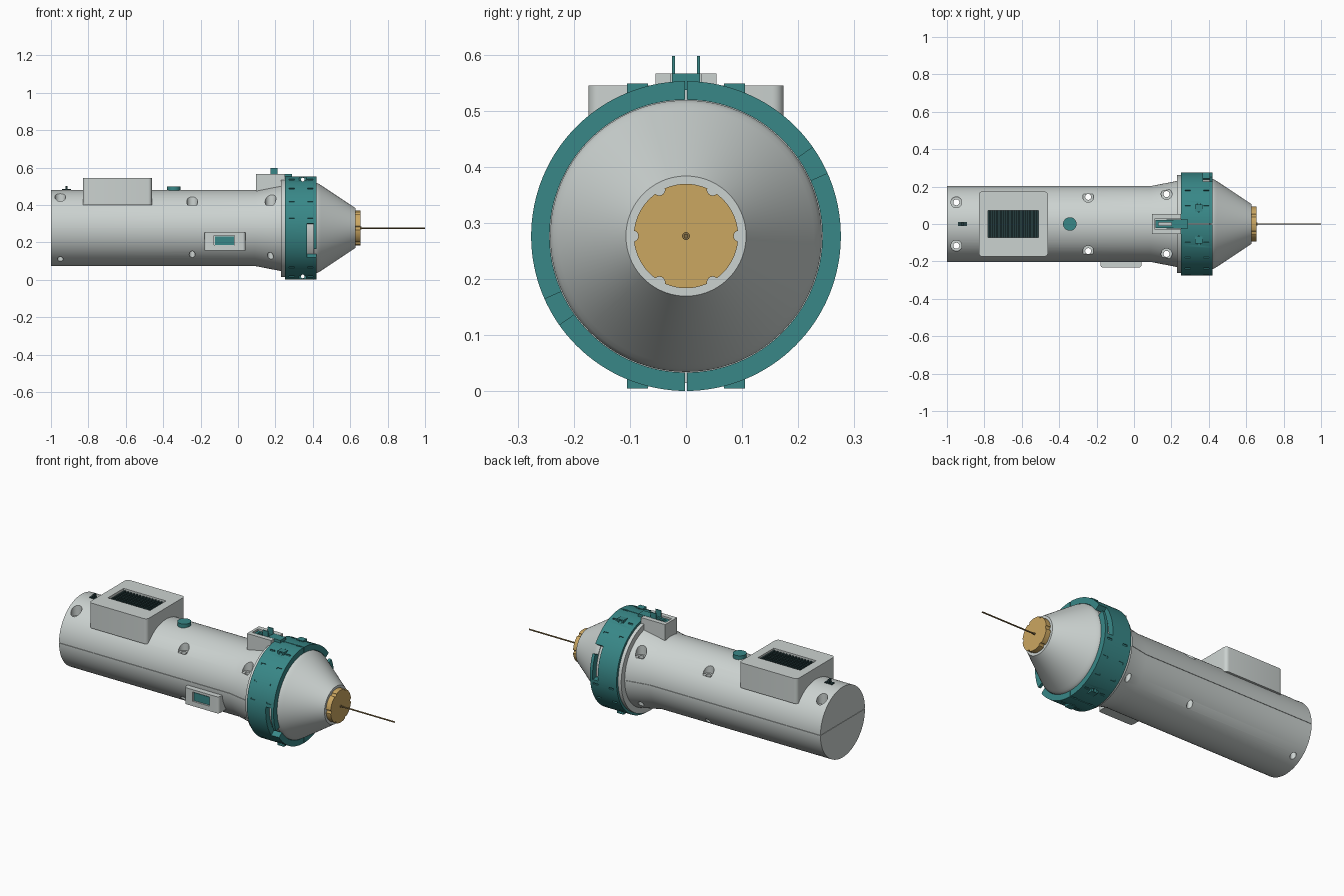
import bpy, bmesh, math
from mathutils import Matrix, Vector

if "Cube" in bpy.data.objects:
    bpy.data.objects.remove(bpy.data.objects["Cube"], do_unlink=True)

AXIS_Z = 0.277


def material(name, r, g, b):
    m = bpy.data.materials.new(name)
    m.use_nodes = True
    m.diffuse_color = (r, g, b, 1)
    m.node_tree.nodes["Principled BSDF"].inputs["Base Color"].default_value = (r, g, b, 1)
    return m


GREY = material("pale grey", 0.6, 0.645, 0.63)
TEAL = material("teal", 0.04, 0.245, 0.245)
GOLD = material("gold", 0.6, 0.385, 0.12)
DARK = material("dark teal", 0.018, 0.045, 0.048)
BRONZE = material("bronze", 0.24, 0.16, 0.06)


def make(name, bm, mat):
    bmesh.ops.remove_doubles(bm, verts=bm.verts, dist=1e-6)
    bmesh.ops.recalc_face_normals(bm, faces=bm.faces)
    mesh = bpy.data.meshes.new(name)
    bm.to_mesh(mesh)
    bm.free()
    mesh.materials.append(mat)
    ob = bpy.data.objects.new(name, mesh)
    bpy.context.collection.objects.link(ob)
    return ob


def box(name, x, y, z, mat=GREY, round_axis=None, radius=0.02):
    """Box from (min, max) ranges; edges along round_axis may be rounded."""
    bm = bmesh.new()
    lo, hi = Vector((x[0], y[0], z[0])), Vector((x[1], y[1], z[1]))
    size = hi - lo
    bmesh.ops.create_cube(bm, size=1, matrix=Matrix.Translation((lo + hi) / 2) @ Matrix.Diagonal((*size, 1)))
    if round_axis is not None:
        edges = [e for e in bm.edges
                 if abs((e.verts[0].co - e.verts[1].co).normalized()[round_axis]) > 0.9]
        bmesh.ops.bevel(bm, geom=edges, offset=radius, segments=5, profile=0.5, affect='EDGES')
    return make(name, bm, mat)


def cylinder(name, centre, radius, length, axis='Z', mat=GREY, sides=32):
    bm = bmesh.new()
    turn = {'X': Matrix.Rotation(math.pi / 2, 4, 'Y'),
            'Y': Matrix.Rotation(math.pi / 2, 4, 'X'), 'Z': Matrix()}[axis]
    bmesh.ops.create_cone(bm, cap_ends=True, segments=sides, radius1=radius, radius2=radius,
                          depth=length, matrix=Matrix.Translation(centre) @ turn)
    return make(name, bm, mat)


def lathe(name, profile, mat=GREY, start=0, end=360, steps=128):
    """Turn a closed (x, radius) outline about the long axis, angles from +y towards +z."""
    bm = bmesh.new()
    full = end - start >= 360
    rows = []
    for i in range(steps if full else steps + 1):
        a = math.radians(start + (end - start) * i / steps)
        rows.append([bm.verts.new((x, r * math.cos(a), AXIS_Z + r * math.sin(a))) for x, r in profile])
    n = len(profile)
    for i in range(steps):
        a, b = rows[i], rows[(i + 1) % len(rows)]
        for j in range(n):
            k = (j + 1) % n
            if profile[j][1] == 0 and profile[k][1] == 0:
                continue
            bm.faces.new((a[j], a[k], b[k], b[j]))
    if not full:
        bm.faces.new(rows[0])
        bm.faces.new(rows[-1])
    bmesh.ops.dissolve_degenerate(bm, dist=1e-6, edges=bm.edges)
    return make(name, bm, mat)


def cut(ob, cutters):
    for c in cutters:
        mod = ob.modifiers.new("cut", 'BOOLEAN')
        mod.operation, mod.solver, mod.object = 'DIFFERENCE', 'EXACT', c
        bpy.context.view_layer.objects.active = ob
        bpy.ops.object.modifier_apply(modifier=mod.name)
        bpy.data.objects.remove(c, do_unlink=True)


# Main body: barrel, flare and rear flange
body = lathe("body", [(-1, 0), (-1, 0.203), (0.09, 0.203), (0.23, 0.23), (0.23, 0.262),
                      (0.25, 0.262), (0.25, 0.238), (0.41, 0.238), (0.41, 0)])
cutters = []
for x, y in [(-0.95, 0.116), (-0.245, 0.145), (0.174, 0.16)]:
    for s in (-1, 1):
        cutters.append(cylinder("cutter", (x, s * y, AXIS_Z), 0.016, 1))
        cutters.append(cylinder("cutter", (x, s * y, 0.6), 0.029, 0.4))
for s in (-1, 1):
    cutters.append(box("cutter", (-1.1, 0.225), sorted((s * 0.199, s * 0.3)),
                       (AXIS_Z - 0.001, AXIS_Z + 0.001)))
cutters.append(box("cutter", (-1.1, -0.997), (-0.3, 0.3), (AXIS_Z - 0.001, AXIS_Z + 0.001)))
cut(body, cutters)

# Nose cone with a rounded shoulder
lathe("nose_cone", [(0.405, 0), (0.405, 0.242), (0.42, 0.242), (0.432, 0.236), (0.445, 0.228),
                    (0.622, 0.11), (0.627, 0.107), (0.627, 0)])

# Locking ring in two halves, with bayonet slots, grip marks and screw holes
ring = lathe("locking_ring", [(0.25, 0.243), (0.25, 0.276), (0.42, 0.276), (0.42, 0.243)], TEAL)
cutters = [box("cutter", (0.2, 0.5), (-0.002, 0.002), (-0.1, 0.7))]
for turn in (0, 180):
    cutters.append(lathe("cutter", [(0.37, 0.235), (0.37, 0.3), (0.45, 0.3), (0.45, 0.235)],
                         TEAL, 24 + turn, 35 + turn, 6))
    cutters.append(lathe("cutter", [(0.37, 0.235), (0.37, 0.3), (0.403, 0.3), (0.403, 0.235)],
                         TEAL, -5 + turn, 26 + turn, 12))
marks = [a for a in range(10, 360, 20) if min(a % 180, 180 - a % 180) > 35 or a % 180 > 90]
for a in marks:
    for x in (0.272, 0.372):
        if x > 0.3 and a % 180 > 170:
            continue
        cutters.append(lathe("cutter", [(x, 0.27), (x, 0.3), (x + 0.03, 0.3), (x + 0.03, 0.27)],
                             TEAL, a - 1, a + 1, 2))
cut(ring, cutters)

# Clamp lugs on both seams of the ring
for side, s in (("left", 1), ("right", -1)):
    for level, z in (("upper", (0.515, 0.549)), ("lower", (0.005, 0.039))):
        box(f"{level}_{side}_lug", (0.325, 0.367), sorted((s * 0.068, s * 0.105)), z, TEAL)
for ob in [ring] + [o for o in bpy.data.objects if o.name.endswith("_lug")]:
    cut(ob, [cylinder("cutter", (0.346, 0, z), 0.01, 0.6, 'Y', sides=16) for z in (0.536, 0.018)])

# Gold end plate with six notches, and the needle
plate = cylinder("end_plate", (0.638, 0, AXIS_Z), 0.093, 0.036, 'X', GOLD, 64)
cut(plate, [cylinder("cutter", (0.65, 0.095 * math.cos(i * math.pi / 3),
                                AXIS_Z + 0.095 * math.sin(i * math.pi / 3)), 0.01, 0.2, 'X', sides=16)
            for i in range(6)])
cylinder("needle_collar", (0.657, 0, AXIS_Z), 0.007, 0.006, 'X', BRONZE, 24)
cylinder("needle", (0.82, 0, AXIS_Z), 0.004, 0.36, 'X', BRONZE, 16)

# Vent housing with recessed cooling fins
housing = box("vent_housing", (-0.83, -0.46), (-0.174, 0.174), (0.4, 0.545), GREY, 2)
cut(housing, [box("cutter", (-0.78, -0.51), (-0.072, 0.072), (0.5, 0.6))])
box("vent_floor", (-0.78, -0.51), (-0.072, 0.072), (0.498, 0.506), DARK)
for i in range(14):
    x = -0.775 + i * 0.0196
    box("vent_fin", (x, x + 0.009), (-0.072, 0.072), (0.504, 0.535), DARK)

# Side switch housing with a teal slider in its window
switch = box("switch_housing", (-0.18, 0.04), (-0.233, -0.15), (0.157, 0.252), GREY, 2, 0.015)
cut(switch, [box("cutter", (-0.127, -0.018), (-0.3, -0.218), (0.185, 0.238))])
box("switch_slider", (-0.123, -0.022), (-0.226, -0.21), (0.187, 0.233), TEAL)

# Top push button and rear toggle
cylinder("push_button", (-0.343, 0, 0.485), 0.036, 0.03, 'Z', TEAL, 32)
box("toggle_base", (-0.94, -0.893), (-0.012, 0.012), (0.47, 0.485), DARK)
box("toggle_lever", (-0.923, -0.911), (-0.01, 0.01), (0.48, 0.503), DARK)

# Latch bracket with a channel, and the sliding latch
bracket = box("latch_bracket", (0.095, 0.25), (-0.054, 0.054), (0.44, 0.567))
cut(bracket, [box("cutter", (0.11, 0.3), (-0.027, 0.027), (0.535, 0.6))])
latch = box("latch_slider", (0.115, 0.215), (-0.021, 0.021), (0.53, 0.56), TEAL)
cut(latch, [box("cutter", (0.13, 0.2), (-0.008, 0.008), (0.5, 0.6))])
box("latch_tongue", (0.21, 0.288), (-0.025, 0.025), (0.537, 0.567), TEAL)
for side, s in (("left", 1), ("right", -1)):
    box(f"{side}_latch_prong", (0.175, 0.21), sorted((s * 0.02, s * 0.025)), (0.55, 0.598), TEAL)

# Smooth the round surfaces while keeping edges sharp
for ob in bpy.context.scene.objects:
    ob.select_set(ob.type == 'MESH')
bpy.context.view_layer.objects.active = body
bpy.ops.object.shade_smooth_by_angle(angle=math.radians(30))
